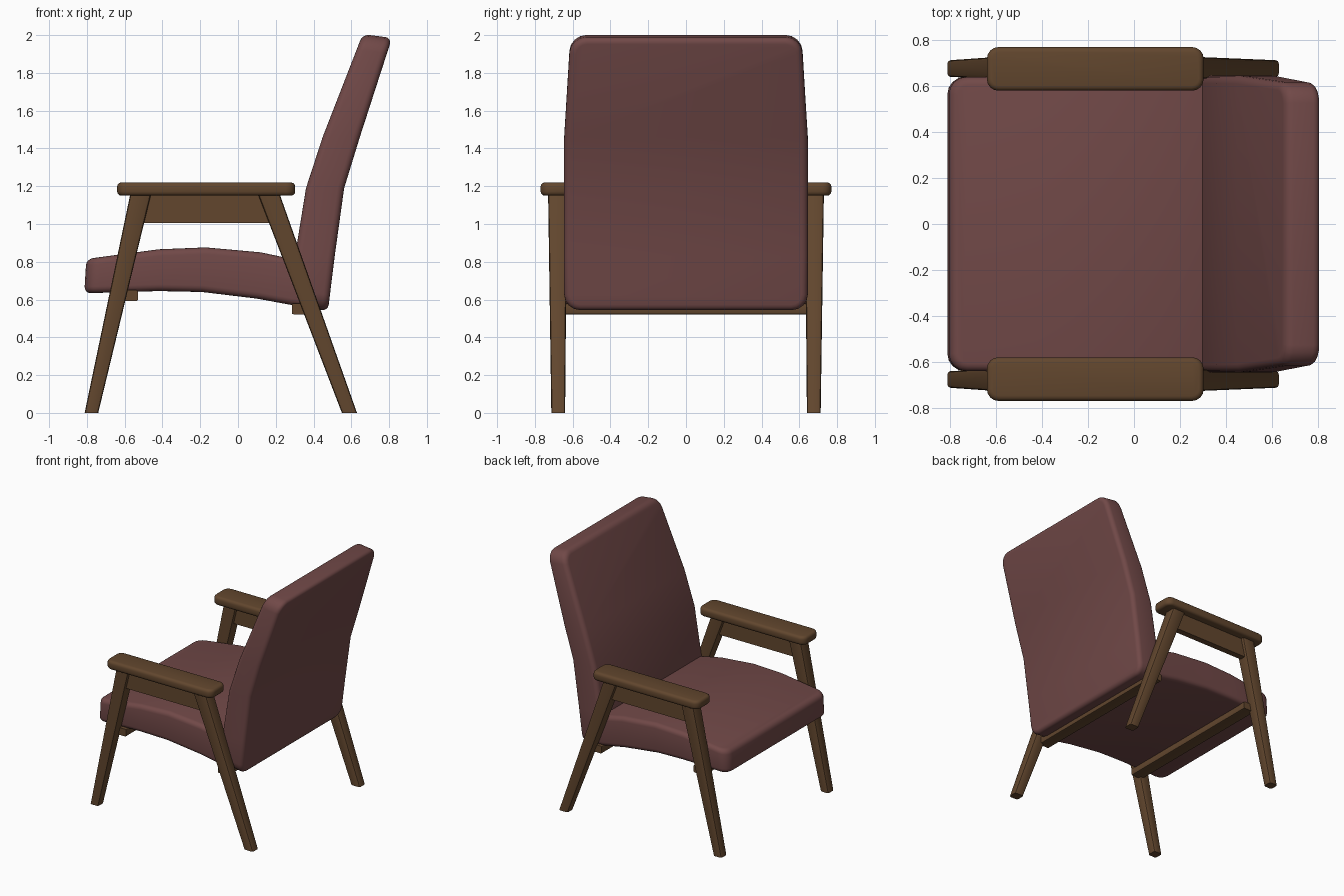
import bpy, bmesh, math

if "Cube" in bpy.data.objects:
    bpy.data.objects.remove(bpy.data.objects["Cube"])


def material(name, rgb):
    m = bpy.data.materials.new(name)
    m.diffuse_color = (*rgb, 1)
    m.use_nodes = True
    m.node_tree.nodes["Principled BSDF"].inputs["Base Color"].default_value = m.diffuse_color
    return m


FABRIC = material("dusty maroon fabric", (0.165, 0.066, 0.064))
WOOD = material("brown wood", (0.122, 0.062, 0.027))


def finish(bm, name, mat, mirror=False):
    bmesh.ops.recalc_face_normals(bm, faces=bm.faces)
    me = bpy.data.meshes.new(name)
    bm.to_mesh(me)
    bm.free()
    me.materials.append(mat)
    ob = bpy.data.objects.new(name, me)
    bpy.context.collection.objects.link(ob)
    if mirror:
        mod = ob.modifiers.new("mirror", 'MIRROR')
        mod.use_axis = (False, True, False)
    bpy.ops.object.select_all(action='DESELECT')
    bpy.context.view_layer.objects.active = ob
    ob.select_set(True)
    bpy.ops.object.shade_smooth_by_angle(angle=math.radians(40))
    return ob


def loft(rings):
    """Closed solid through a list of four-cornered rings."""
    bm = bmesh.new()
    vs = [[bm.verts.new(p) for p in r] for r in rings]
    for a, b in zip(vs, vs[1:]):
        for i in range(4):
            j = (i + 1) % 4
            bm.faces.new((a[i], a[j], b[j], b[i]))
    bm.faces.new(vs[0])
    bm.faces.new(vs[-1])
    bmesh.ops.recalc_face_normals(bm, faces=bm.faces)
    return bm, vs


def bevel(bm, edges, offset, segments):
    bmesh.ops.bevel(bm, geom=edges, offset=offset, segments=segments,
                    profile=0.5, affect='EDGES', clamp_overlap=True)
    bmesh.ops.recalc_face_normals(bm, faces=bm.faces)


def sharp_edges(bm):
    return [e for e in bm.edges if e.calc_face_angle(0) > math.radians(55)]


def cushion(name, stations, corner, rim):
    """Stations: (front x, front z, back x, back z, half width)."""
    rings = [((ax, -w, az), (ax, w, az), (bx, w, bz), (bx, -w, bz))
             for ax, az, bx, bz, w in stations]
    bm, vs = loft(rings)
    # round the outline corners, then soften the rim
    ends = [bm.edges.get((r[i], r[j])) for r in (vs[0], vs[-1])
            for i, j in ((1, 2), (3, 0))]
    bevel(bm, ends, corner, 4)
    bevel(bm, sharp_edges(bm), rim, 4)
    finish(bm, name, FABRIC)


def rect(x0, x1, y0, y1, z):
    return ((x0, y0, z), (x1, y0, z), (x1, y1, z), (x0, y1, z))


def leg(name, bottom, top):
    bm, vs = loft([rect(*bottom), rect(*top)])
    bevel(bm, [bm.edges.get((vs[0][i], vs[1][i])) for i in range(4)], 0.014, 2)
    finish(bm, name, WOOD, True)


# upholstery
cushion("seat", [
    (-0.803, 0.815, -0.814, 0.633, 0.64),
    (-0.42, 0.866, -0.42, 0.645, 0.642),
    (-0.17, 0.876, -0.19, 0.640, 0.642),
    (0.12, 0.850, 0.10, 0.605, 0.642),
    (0.30, 0.812, 0.28, 0.572, 0.642),
    (0.42, 0.780, 0.42, 0.555, 0.64)], 0.075, 0.035)
cushion("backrest", [
    (0.265, 0.575, 0.476, 0.538, 0.645),
    (0.30, 0.82, 0.512, 0.83, 0.647),
    (0.36, 1.19, 0.562, 1.19, 0.647),
    (0.448, 1.46, 0.645, 1.46, 0.645),
    (0.66, 2.005, 0.815, 1.985, 0.612)], 0.085, 0.035)

# legs, tapered and splayed, mirrored to both sides
leg("front_leg", (-0.812, -0.74, 0.64, 0.713, 0), (-0.57, -0.46, 0.63, 0.73, 1.16))
leg("back_leg", (0.55, 0.63, 0.64, 0.713, 0), (0.105, 0.22, 0.63, 0.73, 1.16))

# armrest with rounded corners and softened edges
bm, vs = loft([rect(-0.64, 0.303, 0.58, 0.77, 1.15), rect(-0.64, 0.303, 0.58, 0.77, 1.22)])
bevel(bm, [bm.edges.get((vs[0][i], vs[1][i])) for i in range(4)], 0.05, 4)
bevel(bm, sharp_edges(bm), 0.022, 3)
finish(bm, "armrest", WOOD, True)

# apron board under the armrest, ends following the leg slope
bm, vs = loft([rect(-0.53, 0.20, 0.655, 0.705, 1.005), rect(-0.50, 0.15, 0.655, 0.705, 1.16)])
finish(bm, "arm_apron", WOOD, True)

# cross rails under the seat
for name, x0, x1, z0, z1 in (("front_rail", -0.63, -0.53, 0.592, 0.65),
                             ("back_rail", 0.285, 0.38, 0.522, 0.58)):
    bm, vs = loft([rect(x0, x1, -0.66, 0.66, z0), rect(x0, x1, -0.66, 0.66, z1)])
    bevel(bm, [e for e in bm.edges if abs(e.verts[0].co.y - e.verts[1].co.y) > 1], 0.008, 2)
    finish(bm, name, WOOD)
